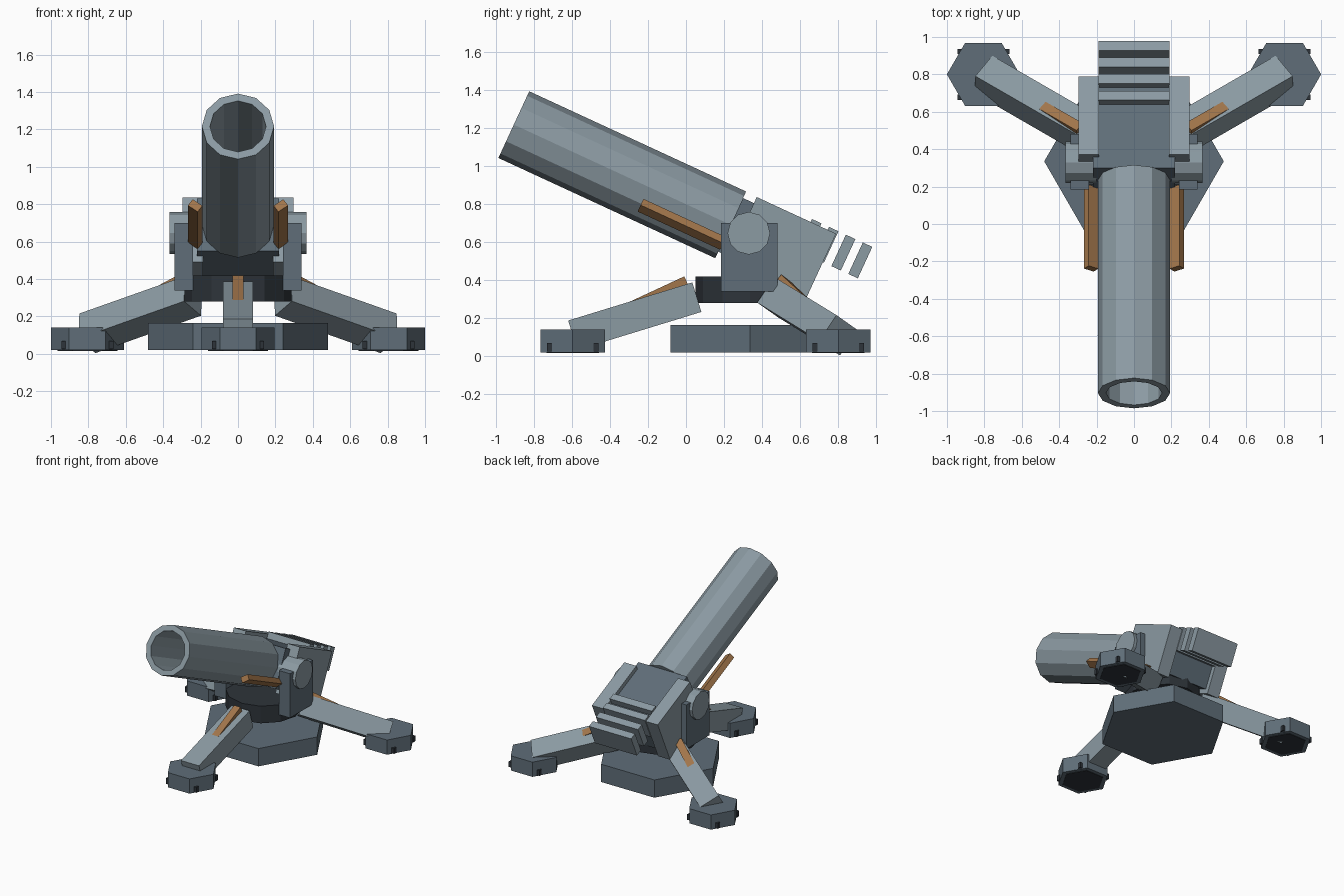
import bpy, bmesh
from math import sin, cos, pi, radians
from mathutils import Matrix, Vector

if "Cube" in bpy.data.objects:
    bpy.data.objects.remove(bpy.data.objects["Cube"])

CENTRE_Y = 0.335


def paint(name, r, g, b):
    m = bpy.data.materials.new(name)
    m.diffuse_color = (r, g, b, 1)
    m.use_nodes = True
    m.node_tree.nodes["Principled BSDF"].inputs["Base Color"].default_value = m.diffuse_color
    return m


light = paint("light_steel", 0.26, 0.325, 0.365)
mid = paint("mid_steel", 0.115, 0.155, 0.19)
dark = paint("dark_steel", 0.027, 0.034, 0.042)
orange = paint("orange_paint", 0.36, 0.18, 0.07)


def finish(name, bm, mat):
    bmesh.ops.recalc_face_normals(bm, faces=bm.faces)
    me = bpy.data.meshes.new(name)
    bm.to_mesh(me)
    bm.free()
    ob = bpy.data.objects.new(name, me)
    bpy.context.collection.objects.link(ob)
    me.materials.append(mat)
    return ob


def box(name, mat, lo, hi, frame=Matrix()):
    lo, hi = Vector(lo), Vector(hi)
    bm = bmesh.new()
    m = frame @ Matrix.Translation((lo + hi) / 2) @ Matrix.Diagonal((*(hi - lo), 1))
    bmesh.ops.create_cube(bm, size=1, matrix=m)
    return finish(name, bm, mat)


def prism(name, mat, sides, r, z0, z1, frame=Matrix()):
    bm = bmesh.new()
    rings = [[bm.verts.new(frame @ Vector((r * cos(2 * pi * i / sides), r * sin(2 * pi * i / sides), z)))
              for i in range(sides)] for z in (z0, z1)]
    for ring in rings:
        bm.faces.new(ring)
    for i in range(sides):
        j = (i + 1) % sides
        bm.faces.new((rings[0][i], rings[0][j], rings[1][j], rings[1][i]))
    return finish(name, bm, mat)


def beam(name, mat, a, b, w):
    """Square bar between two points, turned the shortest way from vertical."""
    a, b = Vector(a), Vector(b)
    d = b - a
    rot = Vector((0, 0, 1)).rotation_difference(d).to_matrix().to_4x4()
    return box(name, mat, (-w / 2, -w / 2, 0), (w / 2, w / 2, d.length), Matrix.Translation(a) @ rot)


# Ground plate and turntable
at_centre = Matrix.Translation((0, CENTRE_Y, 0))
prism("base_plate", mid, 6, 0.48, 0.02, 0.165, at_centre)
prism("turntable", dark, 12, 0.285, 0.28, 0.42, at_centre)

# Three legs with braces, feet, sole pads and foot studs
for label, deg in (("front", -90), ("back_right", 30), ("back_left", 150)):
    u = Vector((cos(radians(deg)), sin(radians(deg)), 0))

    def at(r, z):
        return Vector((0, CENTRE_Y, z)) + u * r

    beam(label + "_leg", light, at(0.278, 0.31), at(0.93, 0.11), 0.162)
    beam(label + "_brace", orange, at(0.332, 0.393), at(0.70, 0.222), 0.058)
    foot = Matrix.Translation(at(0.93, 0))
    prism(label + "_foot", mid, 6, 0.195, 0.02, 0.14, foot)
    prism(label + "_sole_pad", dark, 6, 0.16, 0.016, 0.03, foot)
    for sx in (-1, 1):
        for sy in (-1, 1):
            x, y = sx * 0.127, sy * 0.122
            box(label + "_foot_stud", dark, (x - 0.012, y - 0.014, 0.025), (x + 0.012, y + 0.014, 0.07), foot)

# Gun frame: pivot at the trunnions, -y runs along the barrel
pivot = Matrix.Translation((0, 0.33, 0.646))
gun = pivot @ Matrix.Rotation(radians(-24.8), 4, 'X')

# Barrel: open twelve-sided tube
bm = bmesh.new()
profile = [(0.193, -0.105), (0.193, -1.36), (0.15, -1.36), (0.15, -0.105)]
rings = [[bm.verts.new(gun @ Vector((r * cos(i * pi / 6), y, r * sin(i * pi / 6)))) for i in range(12)]
         for r, y in profile]
for k in range(4):
    a, b = rings[k], rings[(k + 1) % 4]
    for i in range(12):
        j = (i + 1) % 12
        bm.faces.new((a[i], a[j], b[j], b[i]))
finish("barrel", bm, light)

# Breech core and cooling slats
box("breech_core", mid, (-0.22, -0.105, -0.155), (0.22, 0.38, 0.155), gun)
for i in range(4):
    y = 0.27 + 0.098 * i
    box("cooling_slat", light, (-0.19, y, 0.025), (0.19, y + 0.055, 0.207), gun)

# Paired side parts: cheeks, yoke arms, trunnions, side rails
for side, s in (("right", 1), ("left", -1)):
    def pair(x0, x1):
        return sorted((s * x0, s * x1))

    x0, x1 = pair(0.188, 0.297)
    box(side + "_breech_cheek", light, (x0, -0.042, -0.19), (x1, 0.417, 0.19), gun)
    x0, x1 = pair(0.24, 0.34)
    box(side + "_yoke_arm", mid, (x0, 0.185, 0.34), (x1, 0.48, 0.70))
    prism(side + "_trunnion", light, 12, 0.112, 0.2, 0.365, pivot @ Matrix.Rotation(s * pi / 2, 4, 'Y'))
    rail = gun @ Matrix.Translation((s * 0.229, 0, -0.105)) @ Matrix.Rotation(radians(36 * s), 4, 'Y')
    box(side + "_side_rail", orange, (-0.022, -0.578, -0.032), (0.022, -0.10, 0.032),
        rail @ Matrix.Rotation(radians(-72 * s + 90), 4, 'Y'))
